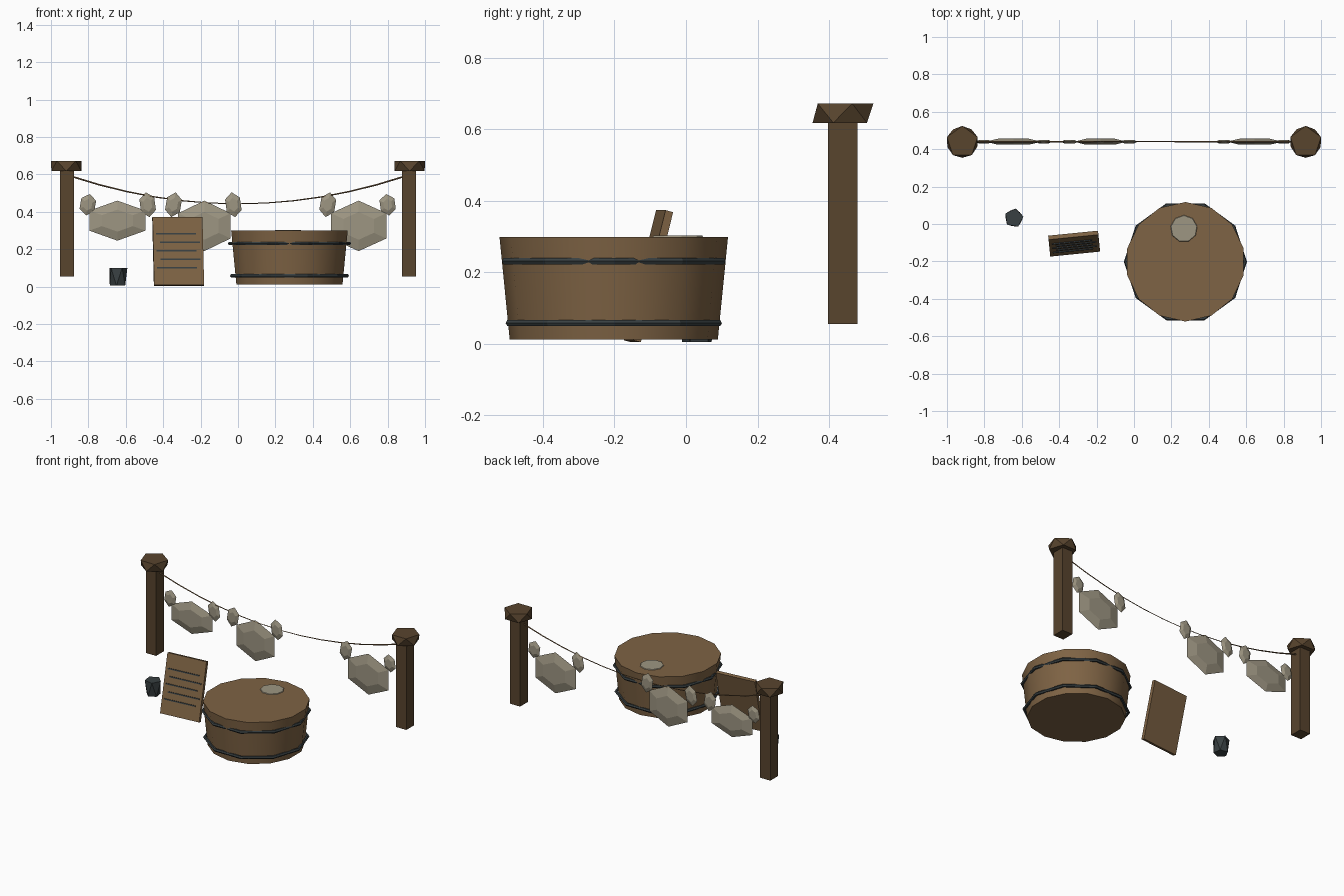
import bpy, bmesh
from math import radians, sin, cos, pi
from mathutils import Matrix, Vector

cube = bpy.data.objects.get("Cube")
if cube:
    bpy.data.objects.remove(cube, do_unlink=True)


def material(name, rgb):
    m = bpy.data.materials.new(name)
    m.use_nodes = True
    m.diffuse_color = (*rgb, 1)
    bsdf = m.node_tree.nodes["Principled BSDF"]
    bsdf.inputs["Base Color"].default_value = (*rgb, 1)
    bsdf.inputs["Roughness"].default_value = 0.9
    return m


wood = material("warm wood", (0.21, 0.125, 0.058))
dark_wood = material("dark wood", (0.098, 0.058, 0.027))
iron = material("dark iron", (0.04, 0.051, 0.054))
linen = material("pale linen", (0.34, 0.305, 0.225))

LINE_Y = 0.44


def finish(name, bm, mat, loc=(0, 0, 0), rot=(0, 0, 0)):
    bmesh.ops.recalc_face_normals(bm, faces=bm.faces)
    mesh = bpy.data.meshes.new(name)
    bm.to_mesh(mesh)
    bm.free()
    mesh.materials.append(mat)
    ob = bpy.data.objects.new(name, mesh)
    ob.location = loc
    ob.rotation_euler = rot
    bpy.context.collection.objects.link(ob)
    return ob


def ring(bm, n, r, z, start):
    return [bm.verts.new((r * cos(start + 2 * pi * i / n), r * sin(start + 2 * pi * i / n), z))
            for i in range(n)]


def frustum(name, n, r_low, r_high, z_low, z_high, mat, loc, start=pi / 2, smooth=False):
    """Closed tapered prism with optional smooth walls."""
    bm = bmesh.new()
    low, high = ring(bm, n, r_low, z_low, start), ring(bm, n, r_high, z_high, start)
    for i in range(n):
        j = (i + 1) % n
        bm.faces.new((low[i], low[j], high[j], high[i])).smooth = smooth
    bm.faces.new(low)
    bm.faces.new(high)
    return finish(name, bm, mat, loc)


def twisted_block(name, n, r_low, r_high, z_low, z_high, mat, loc, start=pi / 2):
    """Block whose top is turned half a side, leaving triangular walls."""
    bm = bmesh.new()
    low, high = ring(bm, n, r_low, z_low, start + pi / n), ring(bm, n, r_high, z_high, start)
    for i in range(n):
        j = (i + 1) % n
        bm.faces.new((high[i], low[i], high[j]))
        bm.faces.new((low[i], low[j], high[j]))
    bm.faces.new(low)
    bm.faces.new(high)
    return finish(name, bm, mat, loc)


def box(name, size, mat, loc, rot=(0, 0, 0), offset=(0, 0, 0)):
    bm = bmesh.new()
    bmesh.ops.create_cube(bm, size=1, matrix=Matrix.Translation(offset) @ Matrix.Diagonal((*size, 1)))
    return finish(name, bm, mat, loc, rot)


def cloth(name, x, z, half_w, half_h, depth, tilt=0):
    """Six-sided hanging cloth, thin at the rim and fuller in the middle."""
    bm = bmesh.new()
    layers = []
    for y, s in ((-depth, 0.55), (0, 1), (depth, 0.55)):
        layers.append([bm.verts.new((s * half_w / cos(pi / 6) * sin(pi * i / 3), y,
                                     s * half_h * cos(pi * i / 3))) for i in range(6)])
    for a, b in zip(layers, layers[1:]):
        for i in range(6):
            j = (i + 1) % 6
            bm.faces.new((a[i], a[j], b[j], b[i]))
    bm.faces.new(layers[0])
    bm.faces.new(layers[-1])
    return finish(name, bm, linen, (x, LINE_Y, z), (0, radians(tilt), 0))


# Wash tub with smooth walls and a filled top
TUB = (0.275, -0.202, 0)
frustum("tub", 14, 0.291, 0.3195, 0.012, 0.299, wood, TUB, smooth=True)

# Iron hoops
for name, z, r in (("upper_hoop", 0.231, 0.319), ("lower_hoop", 0.058, 0.308)):
    bpy.ops.mesh.primitive_torus_add(location=(TUB[0], TUB[1], z), major_segments=10,
                                     minor_segments=6, major_radius=r, minor_radius=0.01)
    hoop = bpy.context.object
    hoop.name = name
    hoop.data.materials.append(iron)

# Soap suds on the tub
frustum("suds", 9, 0.078, 0.07, 0.29, 0.303, linen, (0.267, -0.025, 0))

# Posts and their caps
for side, s in (("left", 1), ("right", -1)):
    box(side + "_post", (0.075, 0.082, 0.567), dark_wood, (s * 0.914, 0.438, 0.3385))
    twisted_block(side + "_post_cap", 5, 0.084, 0.086, 0.618, 0.672, dark_wood,
                  (s * 0.918, 0.438, 0))

# Sagging line
curve = bpy.data.curves.new("clothes_line", "CURVE")
curve.dimensions = "3D"
curve.bevel_depth = 0.004
curve.bevel_resolution = 0
curve.use_fill_caps = True
spline = curve.splines.new("POLY")
COUNT = 13
spline.points.add(COUNT - 1)
for i, p in enumerate(spline.points):
    x = -0.89 + 1.78 * i / (COUNT - 1)
    p.co = (x, LINE_Y, 0.443 + 0.185 * x * x, 1)
    p.radius = 0.6 + 0.6 * abs(x)
curve.materials.append(wood)
line = bpy.data.objects.new("clothes_line", curve)
bpy.context.collection.objects.link(line)

# Three hanging shirts: body centre, height, half sizes and two sleeves
shirts = (
    ("first", -0.645, 0.353, 0.15, 0.107, -0.803, -0.483),
    ("second", -0.18, 0.325, 0.14, 0.135, -0.345, -0.025),
    ("third", 0.645, 0.325, 0.148, 0.135, 0.48, 0.80),
)
for name, x, z, hw, hh, sleeve_a, sleeve_b in shirts:
    cloth(name + "_shirt_body", x, z, hw, hh, 0.016)
    for tag, sx, tilt in (("right", sleeve_a, 10), ("left", sleeve_b, -8)):
        outer = abs(sx) > 0.7
        cloth(f"{name}_shirt_{tag}_sleeve", sx, 0.438, 0.04, 0.058 if outer else 0.067,
              0.01, tilt)

# Leaning washboard with ridges
BOARD = (-0.32, -0.105, 0.189)
LEAN = (radians(-14), 0, radians(5.7))
box("washboard", (0.268, 0.022, 0.375), wood, BOARD, LEAN)
for i in range(5):
    shift = 0.01 * (-1) ** i
    box(f"washboard_ridge_{i + 1}", (0.215, 0.008, 0.007), iron, BOARD, LEAN,
        (-shift, -0.013, 0.093 - 0.047 * i))

# Small soap block
twisted_block("soap_block", 5, 0.044, 0.051, 0.005, 0.1, iron, (-0.642, 0.032, 0), radians(80))
